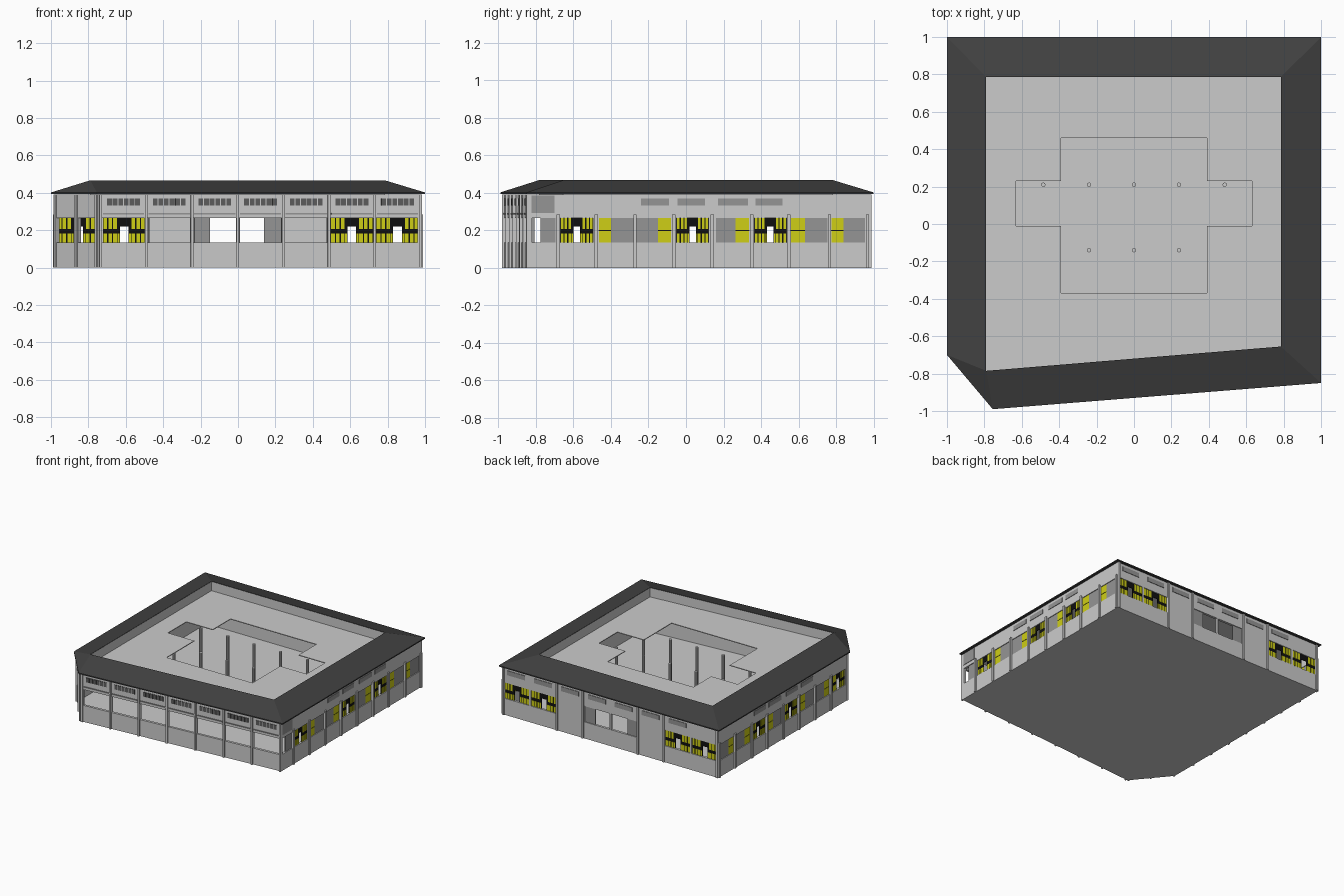
import bpy, bmesh
from mathutils import Vector

if "Cube" in bpy.data.objects:
    bpy.data.objects.remove(bpy.data.objects["Cube"])


def material(name, r, g, b):
    m = bpy.data.materials.new(name)
    m.diffuse_color = (r, g, b, 1)
    m.use_nodes = True
    m.node_tree.nodes["Principled BSDF"].inputs["Base Color"].default_value = m.diffuse_color
    return m


LIGHT = material("light_grey", 0.60, 0.60, 0.60)
PANEL = material("mid_grey", 0.30, 0.30, 0.30)
VENT = material("vent_grey", 0.11, 0.11, 0.11)
YELLOW = material("yellow", 0.62, 0.62, 0.008)
BLACK = material("black", 0.005, 0.005, 0.005)
ROOF = material("roof_dark_grey", 0.053, 0.053, 0.053)

SILL, HEAD, TOP, THICK = 0.135, 0.265, 0.392, 0.02
parts = {}


def finish(name, bm, mat):
    bmesh.ops.recalc_face_normals(bm, faces=bm.faces)
    me = bpy.data.meshes.new(name)
    bm.to_mesh(me)
    bm.free()
    me.materials.append(mat)
    ob = bpy.data.objects.new(name, me)
    bpy.context.collection.objects.link(ob)
    return ob


class Wall:
    """Straight wall; s runs along it, d is the distance outward from its face."""

    def __init__(self, name, p0, p1, s0, s1):
        self.name, self.s0, self.s1 = name, s0, s1
        self.p0 = Vector(p0)
        self.u = (Vector(p1) - self.p0) / (s1 - s0)
        n = Vector((self.u.y, -self.u.x)).normalized()
        self.n = n if n.dot(self.p0 + Vector(p1)) > 0 else -n

    def box(self, part, mat, a, b, z0, z1, d0=-THICK, d1=0.0):
        bm = parts.setdefault((self.name + "_" + part, mat.name), bmesh.new())
        rings = []
        for z in (z0, z1):
            ring = []
            for s, d in ((a, d0), (b, d0), (b, d1), (a, d1)):
                p = self.p0 + self.u * (s - self.s0) + self.n * d
                ring.append(bm.verts.new((p.x, p.y, z)))
            rings.append(ring)
        lo, hi = rings
        bm.faces.new(lo)
        bm.faces.new(hi)
        for i in range(4):
            j = (i + 1) % 4
            bm.faces.new((lo[i], lo[j], hi[j], hi[i]))

    def build(self, fills):
        """Wall bands with the listed openings: (kind, start, end)."""
        self.box("base", LIGHT, self.s0, self.s1, 0, SILL)
        self.box("upper", LIGHT, self.s0, self.s1, HEAD, TOP)
        at = self.s0
        for kind, a, b in fills:
            if a > at:
                self.box("pier", LIGHT, at, a, SILL, HEAD)
            at = b
            if kind == "window":
                self.window(a, b)
            elif kind == "panel":
                self.box("panel", PANEL, a, b, SILL, HEAD, -0.014, -0.006)
            elif kind == "pane":
                self.box("pane_bar", BLACK, a, b, SILL, HEAD, -0.012, -0.008)
                for z0, z1 in ((SILL, 0.197), (0.202, HEAD)):
                    self.box("pane", YELLOW, a, b, z0, z1, -0.014, -0.006)
        if at < self.s1:
            self.box("pier", LIGHT, at, self.s1, SILL, HEAD)

    def window(self, a, b):
        """Yellow glazing, black bars and an open centre below a black head."""
        c, w = (a + b) / 2, b - a
        gap, head = w * 0.10, w * 0.16
        for e0, e1, pane_end in ((a, c - gap, c - head), (c + gap, b, c + head)):
            self.box("window_frame", BLACK, e0, e1, SILL, HEAD, -0.012, -0.008)
            lo, hi = (e0, pane_end) if e0 == a else (pane_end, e1)
            step = (hi - lo) / 3
            for k in range(3):
                x0, x1 = lo + k * step + 0.003, lo + (k + 1) * step - 0.003
                for z0, z1 in ((SILL, 0.182), (0.207, HEAD)):
                    self.box("window_pane", YELLOW, x0, x1, z0, z1, -0.014, -0.006)
        # lower yellow strips beside the central opening
        for x0, x1 in ((c - head, c - gap - 0.003), (c + gap + 0.003, c + head)):
            self.box("window_pane", YELLOW, x0, x1, SILL, 0.182, -0.014, -0.006)
        self.box("window_head", BLACK, c - gap, c + gap, 0.22, HEAD, -0.012, -0.008)


# front wall: seven open bays with pilasters, slatted vents and a ledge
front = Wall("front", (-0.75, -0.97), (0.98, -0.84), -0.75, 0.98)
bay = 0.2443
posts = [-0.735 + bay * i for i in range(8)]
front.build([("open", p + 0.008, p + bay - 0.008) for p in posts[:7]])
for p in posts:
    front.box("pilaster", LIGHT, p - 0.007, p + 0.007, 0, TOP, 0, 0.012)
for p in posts[:7]:
    front.box("ledge", PANEL, p + 0.012, p + bay - 0.012, 0.284, 0.292, 0, 0.006)
    for k in range(6):
        s = p + 0.035 + k * 0.03
        front.box("vent", VENT, s, s + 0.025, 0.333, 0.37, 0, 0.004)

# cut corner: two open bays
corner = Wall("corner", (-0.98, -0.69), (-0.75, -0.97), 0, 1)
corner.build([("open", 0.04, 0.47), ("open", 0.54, 0.96)])
for s in (0.02, 0.505, 0.98):
    corner.box("pilaster", LIGHT, s - 0.02, s + 0.02, 0, TOP, 0, 0.01)

# side walls: the left repeats the right up to the cut corner
side = [("open", -0.82, -0.775), ("panel", -0.775, -0.695),
        ("window", -0.67, -0.495), ("pane", -0.465, -0.40), ("panel", -0.40, -0.28),
        ("panel", -0.265, -0.15), ("pane", -0.15, -0.08), ("window", -0.05, 0.12),
        ("panel", 0.16, 0.265), ("pane", 0.265, 0.335), ("window", 0.365, 0.535),
        ("pane", 0.56, 0.635), ("panel", 0.635, 0.755), ("pane", 0.775, 0.84),
        ("panel", 0.84, 0.955)]
for name, x, start in (("right", 0.98, -0.84), ("left", -0.98, -0.69)):
    wall = Wall(name, (x, start), (x, 0.98), start, 0.98)
    wall.build([f for f in side if f[1] > start])
    for y in (-0.682, -0.478, -0.272, -0.065, 0.14, 0.35, 0.548, 0.765, 0.968):
        if y - 0.009 > start:
            wall.box("pilaster", LIGHT, y - 0.009, y + 0.009, 0, 0.285, 0, 0.01)
    for a, b in ((-0.24, -0.09), (-0.045, 0.10), (0.17, 0.33), (0.37, 0.515)):
        wall.box("vent", PANEL, a, b, 0.333, 0.37, 0, 0.004)
    if name == "right":
        wall.box("corner_vent", PANEL, -0.825, -0.70, 0.293, 0.386, 0, 0.004)

# back wall: paired windows at the ends, a double opening in the middle
back = Wall("back", (-0.98, 0.98), (0.98, 0.98), -0.98, 0.98)
back.build([("window", -0.968, -0.738), ("window", -0.722, -0.495),
            ("panel", -0.24, -0.15), ("open", -0.15, -0.007), ("open", 0.007, 0.14),
            ("panel", 0.14, 0.235), ("window", 0.495, 0.722), ("window", 0.738, 0.968)])
for x in (-0.97, -0.485, -0.25, 0.25, 0.485, 0.97):
    back.box("pilaster", LIGHT, x - 0.008, x + 0.008, 0, TOP, 0, 0.01)
for x in (-0.61, -0.365, -0.12, 0.12, 0.365, 0.61, 0.855):
    back.box("vent", PANEL, x - 0.08, x + 0.08, 0.333, 0.37, 0, 0.004)

by_name = {m.name: m for m in (LIGHT, PANEL, VENT, YELLOW, BLACK, ROOF)}
for (name, mat), bm in parts.items():
    finish(name, bm, by_name[mat])

# floor and ceiling slab; the ceiling has a cross-shaped light well
FOOT = [(-0.97, 0.97), (0.97, 0.97), (0.97, -0.835), (-0.745, -0.96), (-0.97, -0.685)]
CROSS = [(-0.39, 0.46), (0.39, 0.46), (0.39, 0.23), (0.63, 0.23), (0.63, -0.01),
         (0.39, -0.01), (0.39, -0.37), (-0.39, -0.37), (-0.39, -0.01),
         (-0.63, -0.01), (-0.63, 0.23), (-0.39, 0.23)]


def slab(name, loops, z, thick):
    bm = bmesh.new()
    for loop in loops:
        vs = [bm.verts.new((x, y, z)) for x, y in loop]
        for i, v in enumerate(vs):
            bm.edges.new((v, vs[(i + 1) % len(vs)]))
    bmesh.ops.triangle_fill(bm, use_beauty=True, use_dissolve=False,
                            edges=bm.edges[:], normal=(0, 0, 1))
    res = bmesh.ops.extrude_face_region(bm, geom=bm.faces[:], use_keep_orig=True)
    for v in res["geom"]:
        if isinstance(v, bmesh.types.BMVert):
            v.co.z += thick
    finish(name, bm, LIGHT)


slab("floor", [FOOT], 0.0, 0.006)
slab("ceiling_slab", [FOOT, CROSS], 0.384, 0.006)

# inner columns
bm = bmesh.new()
for x in (-0.485, -0.24, 0.0, 0.24, 0.485):
    for y in (0.21, -0.14):
        ret = bmesh.ops.create_cone(bm, cap_ends=True, segments=10, radius1=0.012,
                                    radius2=0.012, depth=0.38)
        bmesh.ops.translate(bm, verts=ret["verts"], vec=(x, y, 0.195))
finish("columns", bm, LIGHT)

# sloped roof ring with eave; the cut corner closes with a triangle
OUT = [(-1, 1), (1, 1), (1, -0.85), (-0.755, -0.99), (-1, -0.70)]
INN = [(-0.79, 0.785), (0.785, 0.785), (0.785, -0.655), (-0.79, -0.785)]


def roof_part(name, rings, mat):
    bm = bmesh.new()
    vr = []
    for pts, z in rings:
        r = [bm.verts.new((x, y, z)) for x, y in pts]
        vr.append(r if len(r) == 5 else r + [r[-1]])
    for lo, hi in zip(vr, vr[1:]):
        for i in range(5):
            j = (i + 1) % 5
            quad = list(dict.fromkeys((lo[i], lo[j], hi[j], hi[i])))
            if len(quad) > 2:
                bm.faces.new(quad)
    finish(name, bm, mat)


roof_part("roof", [(INN, 0.393), (OUT, 0.393), (OUT, 0.402), (INN, 0.467)], ROOF)
roof_part("roof_inner_face", [(INN, 0.388), (INN, 0.466)], LIGHT)
